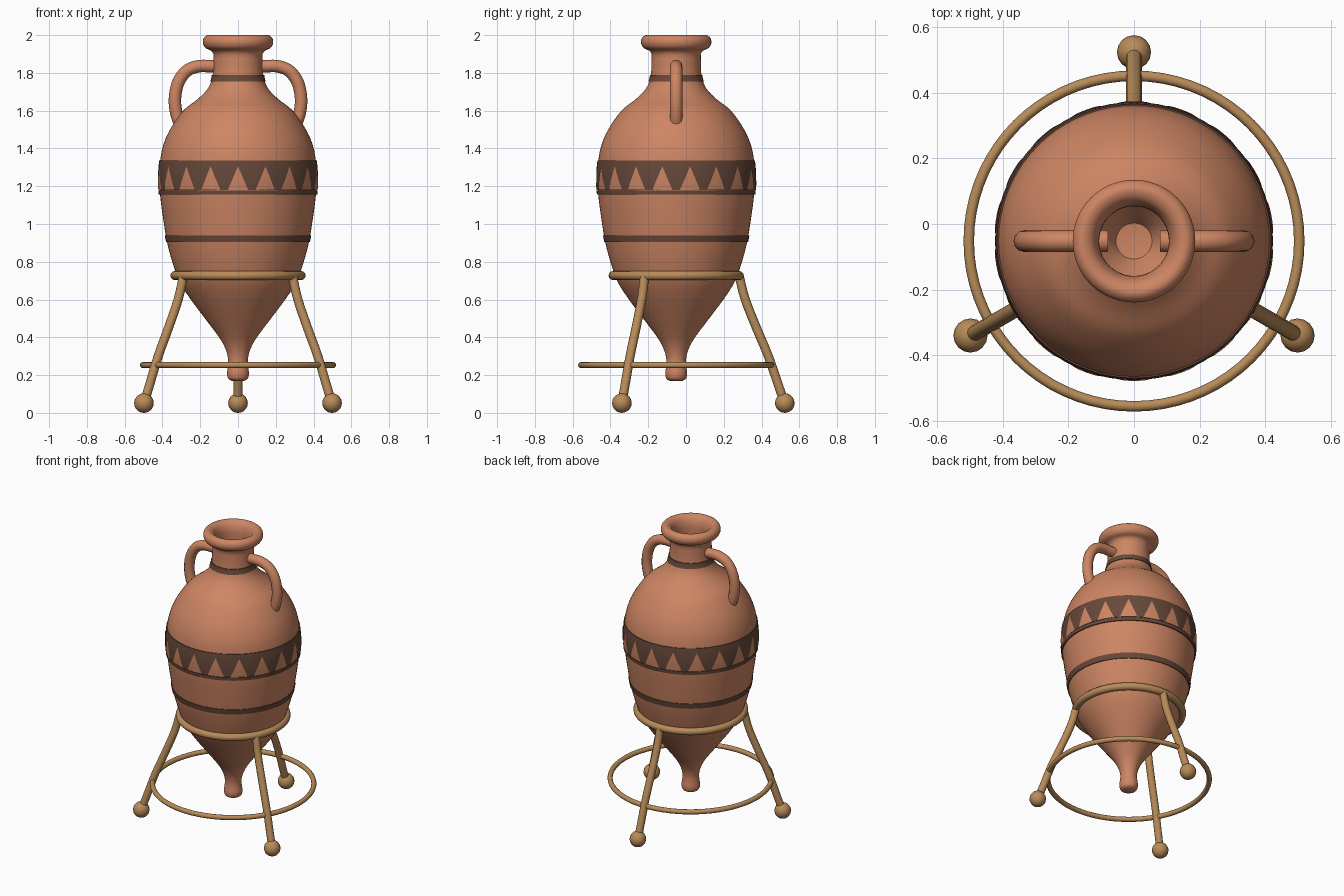
import bpy, bmesh, math
from mathutils import Vector

if "Cube" in bpy.data.objects:
    bpy.data.objects.remove(bpy.data.objects["Cube"], do_unlink=True)

AXIS_Y = -0.052   # vertical axis of the jar and its stand
SEGS = 72


def material(name, rgb):
    m = bpy.data.materials.new(name)
    m.use_nodes = True
    m.diffuse_color = (*rgb, 1)
    m.node_tree.nodes["Principled BSDF"].inputs["Base Color"].default_value = (*rgb, 1)
    return m


clay = material("terracotta", (0.61, 0.235, 0.125))
paint = material("dark brown paint", (0.135, 0.065, 0.042))
wood = material("tan wood", (0.48, 0.26, 0.10))


def finish(obj, mat, angle=50):
    obj.data.materials.clear()
    obj.data.materials.append(mat)
    bpy.ops.object.select_all(action='DESELECT')
    bpy.context.view_layer.objects.active = obj
    obj.select_set(True)
    bpy.ops.object.shade_smooth_by_angle(angle=math.radians(angle))
    return obj


def mesh_object(name, bm, mat, angle=50):
    bmesh.ops.recalc_face_normals(bm, faces=bm.faces)
    me = bpy.data.meshes.new(name)
    bm.to_mesh(me)
    bm.free()
    obj = bpy.data.objects.new(name, me)
    bpy.context.collection.objects.link(obj)
    obj.location.y = AXIS_Y
    return finish(obj, mat, angle)


def lathe(name, profile, mat, closed=False):
    bm = bmesh.new()
    pts = [bm.verts.new((r, 0, z)) for r, z in profile]
    pairs = list(zip(pts, pts[1:])) + ([(pts[-1], pts[0])] if closed else [])
    edges = [bm.edges.new(p) for p in pairs]
    bmesh.ops.spin(bm, geom=pts + edges, cent=(0, 0, 0), axis=(0, 0, 1),
                   angle=2 * math.pi, steps=SEGS, use_duplicate=False)
    bmesh.ops.remove_doubles(bm, verts=bm.verts, dist=0.0002)
    return mesh_object(name, bm, mat)


def smooth_path(points, steps=4):
    """Catmull-Rom curve through the points."""
    p = [Vector(q) for q in points]
    p = [2 * p[0] - p[1]] + p + [2 * p[-1] - p[-2]]
    out = []
    for a, b, c, d in zip(p, p[1:], p[2:], p[3:]):
        for i in range(steps):
            t = i / steps
            out.append(0.5 * (2 * b + (c - a) * t + (2 * a - 5 * b + 4 * c - d) * t ** 2
                              + (3 * b - a - 3 * c + d) * t ** 3))
    return out + [p[-2]]


def tube(name, points, radius, mat):
    cu = bpy.data.curves.new(name, 'CURVE')
    cu.dimensions = '3D'
    cu.bevel_depth = radius
    cu.bevel_resolution = 4
    cu.use_fill_caps = True
    sp = cu.splines.new('POLY')
    sp.points.add(len(points) - 1)
    for q, v in zip(sp.points, points):
        q.co = (*v, 1)
    obj = bpy.data.objects.new(name, cu)
    bpy.context.collection.objects.link(obj)
    obj.location.y = AXIS_Y
    bpy.ops.object.select_all(action='DESELECT')
    bpy.context.view_layer.objects.active = obj
    obj.select_set(True)
    bpy.ops.object.convert(target='MESH')
    return finish(bpy.context.object, mat)


# Jar: outer wall, rolled lip, inner wall
outer = smooth_path([
    (0.035, 0.17), (0.052, 0.182), (0.058, 0.21), (0.053, 0.25), (0.053, 0.29),
    (0.067, 0.34), (0.10, 0.40), (0.175, 0.50), (0.25, 0.60), (0.308, 0.69),
    (0.342, 0.78), (0.375, 0.90), (0.395, 1.02), (0.411, 1.14), (0.418, 1.24),
    (0.414, 1.32), (0.398, 1.41), (0.36, 1.50), (0.29, 1.60), (0.215, 1.66),
    (0.165, 1.71), (0.140, 1.76), (0.132, 1.81), (0.130, 1.90)])
lip = smooth_path([
    (0.130, 1.90), (0.142, 1.917), (0.172, 1.932), (0.186, 1.958), (0.181, 1.985),
    (0.158, 2.0), (0.128, 1.987), (0.110, 1.95), (0.106, 1.90), (0.108, 1.80)])
inner = [(max(r - 0.025, 0), z) for r, z in reversed(outer) if 0.36 < z < 1.78]
lathe("jar_body", [(0, 0.17)] + [tuple(v) for v in outer] + [tuple(v) for v in lip[1:]]
      + inner + [(0, 0.36)], clay)


def wall(z):
    for (r0, z0), (r1, z1) in zip(outer, outer[1:]):
        if z0 <= z <= z1:
            return r0 + (r1 - r0) * (z - z0) / (z1 - z0)
    return outer[-1][0]


# Painted bands, lying just proud of the wall
def band(name, low, high, lift=0.005):
    zs = [low + (high - low) * i / 6 for i in range(7)]
    lathe(name, [(wall(z) + lift, z) for z in zs]
          + [(wall(z) - 0.003, z) for z in reversed(zs)], paint, closed=True)


band("pattern_band", 1.18, 1.335)
band("lower_pattern_border", 1.155, 1.177, 0.007)
band("belly_stripe", 0.905, 0.94)
band("neck_stripe", 1.755, 1.79)

# Row of triangles wrapped round the pattern band
COUNT, ROWS, COLS, HALF = 18, 6, 4, 0.128
bm = bmesh.new()
for k in range(COUNT):
    mid = -math.pi / 2 + k * 2 * math.pi / COUNT
    grid = []
    for i in range(ROWS + 1):
        z = 1.18 + 0.125 * i / ROWS
        half = HALF * (1 - i / ROWS)
        r = wall(z) + 0.0075
        angles = [mid + half * (2 * j / COLS - 1) for j in range(COLS + 1)]
        grid.append([bm.verts.new((r * math.cos(a), r * math.sin(a), z)) for a in angles])
    for lo, hi in zip(grid, grid[1:]):
        for j in range(COLS):
            bm.faces.new((lo[j], lo[j + 1], hi[j + 1], hi[j]))
bmesh.ops.remove_doubles(bm, verts=bm.verts, dist=0.0002)
mesh_object("triangle_row", bm, clay)

# Handles
for side, s in (("left", 1), ("right", -1)):
    arc = smooth_path([(0.08, 1.835), (0.15, 1.836), (0.215, 1.834), (0.275, 1.808),
                       (0.318, 1.745), (0.334, 1.66), (0.326, 1.585), (0.305, 1.525)])
    tube(side + "_handle", [(s * x, 0, z) for x, z in arc], 0.033, clay)


# Stand: two hoops, three curved legs, ball feet
def hoop(name, major, minor, z):
    lathe(name, [(major + minor * math.cos(a), z + minor * math.sin(a))
                 for a in (i * math.pi / 6 for i in range(12))], wood, closed=True)


hoop("upper_hoop", 0.334, 0.024, 0.727)
hoop("lower_hoop", 0.503, 0.016, 0.253)

leg_curve = smooth_path([(0.333, 0.727), (0.366, 0.60), (0.425, 0.45), (0.488, 0.30),
                         (0.54, 0.15), (0.573, 0.055)])
for name, deg in (("back", 90), ("right", 210), ("left", 330)):
    c, s = math.cos(math.radians(deg)), math.sin(math.radians(deg))
    tube(name + "_leg", [(r * c, r * s, z) for r, z in leg_curve], 0.024, wood)
    bm = bmesh.new()
    bmesh.ops.create_uvsphere(bm, u_segments=16, v_segments=10, radius=0.052)
    bmesh.ops.translate(bm, verts=bm.verts, vec=(0.575 * c, 0.575 * s, 0.052))
    mesh_object(name + "_foot", bm, wood)
